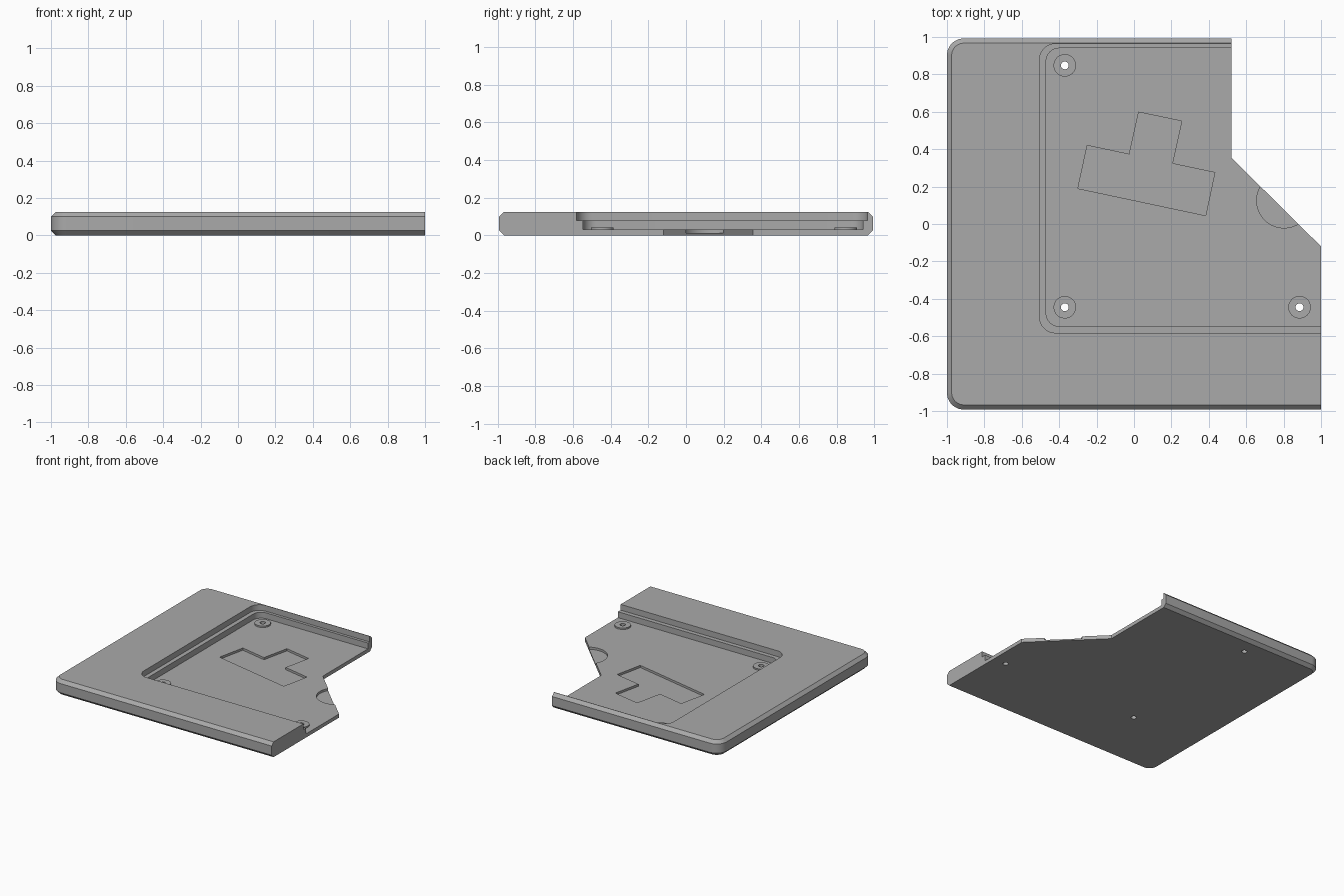
import bpy, bmesh, math
from math import cos, sin, pi

old = bpy.data.objects.get("Cube")
if old:
    bpy.data.objects.remove(old, do_unlink=True)

grey = bpy.data.materials.new("plain grey")
grey.use_nodes = True
tone = (0.40, 0.40, 0.40, 1)
grey.diffuse_color = tone
grey.node_tree.nodes["Principled BSDF"].inputs["Base Color"].default_value = tone


def loft(name, rings):
    """Solid through matching outlines; each ring is (outline, z)."""
    bm = bmesh.new()
    loops = [[bm.verts.new((x, y, z)) for x, y in pts] for pts, z in rings]
    for low, high in zip(loops, loops[1:]):
        for i in range(len(low)):
            j = (i + 1) % len(low)
            bm.faces.new((low[i], low[j], high[j], high[i]))
    bm.faces.new(loops[0][::-1])
    bm.faces.new(loops[-1])
    bmesh.ops.recalc_face_normals(bm, faces=bm.faces[:])
    mesh = bpy.data.meshes.new(name)
    bm.to_mesh(mesh)
    bm.free()
    mesh.materials.append(grey)
    ob = bpy.data.objects.new(name, mesh)
    bpy.context.collection.objects.link(ob)
    return ob


def prism(name, pts, z0, z1):
    return loft(name, [(pts, z0), (pts, z1)])


def circle(cx, cy, r, n=40):
    return [(cx + r * cos(2 * pi * i / n), cy + r * sin(2 * pi * i / n)) for i in range(n)]


def tray(left, y0, y1, r, right=1.2, n=10):
    """Rectangle whose two left corners are rounded."""
    pts = [(right, y0), (right, y1)]
    for cy, start in ((y1 - r, pi / 2), (y0 + r, pi)):
        for i in range(n + 1):
            a = start + pi / 2 * i / n
            pts.append((left + r + r * cos(a), cy + r * sin(a)))
    return pts


def cut(target, tool):
    mod = target.modifiers.new("cut", 'BOOLEAN')
    mod.operation, mod.solver, mod.object = 'DIFFERENCE', 'EXACT', tool
    bpy.context.view_layer.update()
    graph = bpy.context.evaluated_depsgraph_get()
    mesh = bpy.data.meshes.new_from_object(target.evaluated_get(graph))
    target.modifiers.clear()
    target.data = mesh
    bpy.data.objects.remove(tool, do_unlink=True)


HEIGHT, FLOOR, RECESS, EDGE, SIDE = 0.125, 0.03, 0.012, 0.025, 0.992

# Base plate with chamfered rims
outer = tray(-1, -SIDE, SIDE, 0.09)
inner = tray(-1 + EDGE, -SIDE + EDGE, SIDE - EDGE, 0.065)
plate = loft("base_plate", [(inner, 0), (outer, EDGE), (outer, HEIGHT - EDGE), (inner, HEIGHT)])

# Stepped pocket, open on the right
cut(plate, prism("upper_pocket", tray(-0.505, -0.582, 0.963, 0.085, 1.4), 0.078, 0.3))
cut(plate, prism("lower_pocket", tray(-0.47, -0.547, 0.94, 0.07, 1.4), FLOOR, 0.3))

# Right side trimmed to a straight and slanted outline
cut(plate, prism("right_trim", [(0.52, 1.5), (0.52, 0.355), (1, -0.12), (1, -1.5),
                                (1.5, -1.5), (1.5, 1.5)], -0.2, 0.4))

# Shallow floor recesses: tee shape and round finger notch
tee = [(-0.3, 0.19), (-0.25, 0.42), (-0.025, 0.372), (0.025, 0.598),
       (0.255, 0.55), (0.205, 0.323), (0.432, 0.275), (0.383, 0.045)]
cut(plate, prism("tee_recess", tee, RECESS, 0.2))
cut(plate, prism("finger_notch", circle(0.802, 0.125, 0.146, 64), RECESS, 0.2))

# Screw bosses with through holes
parts = [plate]
for label, x, y in (("back_left", -0.37, 0.848), ("front_left", -0.37, -0.445),
                    ("front_right", 0.885, -0.445)):
    boss = prism(label + "_boss", circle(x, y, 0.06), FLOOR - 0.005, 0.042)
    for part in (plate, boss):
        cut(part, prism("hole", circle(x, y, 0.021, 24), -0.2, 0.3))
    parts.append(boss)

# Smooth rounded corners, crisp edges
bpy.ops.object.select_all(action='DESELECT')
for ob in parts:
    ob.select_set(True)
bpy.context.view_layer.objects.active = plate
bpy.ops.object.shade_smooth_by_angle(angle=math.radians(25))
